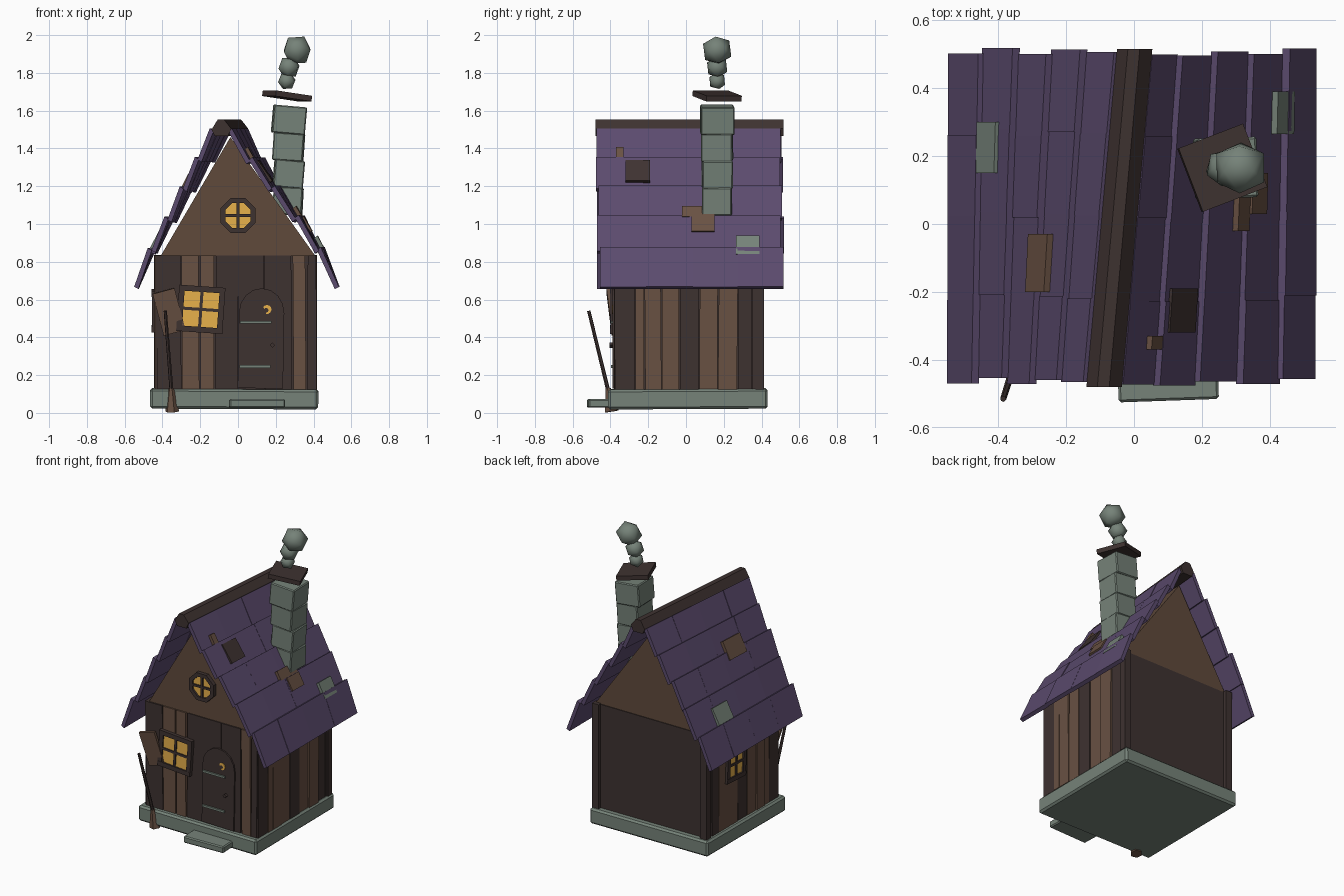
import bpy, bmesh, random
from math import radians, cos, sin, pi
from mathutils import Vector, Matrix, Euler

if "Cube" in bpy.data.objects:
    bpy.data.objects.remove(bpy.data.objects["Cube"])

random.seed(4)


def mat(name, r, g, b):
    m = bpy.data.materials.new(name)
    m.diffuse_color = (r, g, b, 1)
    m.use_nodes = True
    m.node_tree.nodes["Principled BSDF"].inputs["Base Color"].default_value = m.diffuse_color
    return m


PURPLE = mat("roof_purple", .105, .07, .155)
BROWN = mat("plank_brown", .14, .082, .055)
DARK = mat("dark_wood", .048, .032, .03)
GABLE = mat("gable_brown", .115, .068, .044)
STONE = mat("stone", .18, .225, .19)
GLOW = mat("window_glow", .8, .44, .07)


def finish(name, bm, m):
    bmesh.ops.recalc_face_normals(bm, faces=bm.faces[:])
    me = bpy.data.meshes.new(name)
    bm.to_mesh(me)
    bm.free()
    me.materials.append(m)
    ob = bpy.data.objects.new(name, me)
    bpy.context.collection.objects.link(ob)
    return ob


def loft(name, a, b, m, M=Matrix()):
    """Closed solid between two rings with equal point counts."""
    bm = bmesh.new()
    A = [bm.verts.new(M @ Vector(p)) for p in a]
    B = [bm.verts.new(M @ Vector(p)) for p in b]
    n = len(A)
    bm.faces.new(A)
    bm.faces.new(B[::-1])
    for i in range(n):
        bm.faces.new((A[i], B[i], B[(i + 1) % n], A[(i + 1) % n]))
    return finish(name, bm, m)


def prism(name, pts, y0, y1, m, M=Matrix()):
    return loft(name, [(x, y0, z) for x, z in pts], [(x, y1, z) for x, z in pts], m, M)


def box(name, loc, size, m, rot=(0, 0, 0), M=Matrix(), bevel=0):
    bm = bmesh.new()
    L = Matrix.LocRotScale(Vector(loc), Euler([radians(r) for r in rot]), Vector(size))
    bmesh.ops.create_cube(bm, size=1, matrix=M @ L)
    if bevel:
        bmesh.ops.bevel(bm, geom=bm.edges[:], offset=bevel, segments=1, affect='EDGES')
    return finish(name, bm, m)


def place(loc, yaw=0, roll=0):
    return Matrix.Translation(loc) @ Matrix.Rotation(radians(yaw), 4, 'Z') @ Matrix.Rotation(radians(roll), 4, 'Y')


# stone base and step
box("stone_base", (-.02, .01, .075), (.89, .845, .105), STONE, (.3, .3, 0), bevel=.012)
box("door_step", (.1, -.45, .05), (.295, .14, .045), STONE, (0, 0, 2), bevel=.007)

# wall core and gables
box("wall_core", (-.01, .015, .475), (.81, .75, .71), DARK)
prism("gable", [(-.41, .83), (.41, .83), (-.04, 1.46)], -.37, .385, GABLE)

# front planks: left edge, right edge, material
for x0, x1, m in [(-.43, -.30, DARK), (-.30, -.205, BROWN), (-.2, -.125, BROWN), (-.12, 0, DARK),
                  (0, .14, DARK), (.14, .285, DARK), (.29, .36, BROWN), (.365, .41, DARK)]:
    d = random.uniform(-.006, .006)
    box("front_plank", ((x0 + x1) / 2, -.363 + d / 2, .478), (x1 - x0 - .004, .03, .71), m,
        (0, random.uniform(-.5, .5), 0))

# side planks, mirrored left and right
edges = [-.375, -.27, -.22, -.13, -.035, .07, .17, .275, .35, .41]
cols = [DARK, BROWN, BROWN, BROWN, DARK, BROWN, BROWN, DARK, DARK]
for x in (-.425, .4):
    for y0, y1, m in zip(edges, edges[1:], cols):
        box("side_plank", (x + random.uniform(-.005, .005), (y0 + y1) / 2, .478),
            (.028, y1 - y0 - .005, .71), m, (random.uniform(-.6, .6), 0, 0))
    box("back_post", (x * .985, .39, .48), (.05, .045, .71), DARK)

# roof tiles: profile points from ridge to eave for each slope
left = [(-.07, 1.485), (-.16, 1.335), (-.25, 1.18), (-.34, 1.02), (-.435, .855), (-.535, .66)]
right = [(-.02, 1.485), (.08, 1.33), (.19, 1.18), (.305, 1.025), (.415, .86), (.522, .66)]


def roof_frame(side, i, y):
    """Point on the crooked roof at row i, and the outward direction."""
    prof = right if side > 0 else left
    k = int(min(i, 4))
    a, b = Vector(prof[k]), Vector(prof[k + 1])
    p = a.lerp(b, i - k)
    d = (b - a).normalized()
    n = Vector((-d.y, d.x)) * side
    shift = .09 * (y - .02) * (1 - i / 5)
    return Vector((p.x + shift, y, p.y)), Vector((n.x, 0, n.y))


def tile(name, side, i0, i1, y0, y1, m, lift0, lift1, thick):
    low = []
    for i, y, h in ((i0, y0, lift0), (i0, y1, lift0), (i1, y1, lift1), (i1, y0, lift1)):
        p, _ = roof_frame(side, i, y)
        _, n = roof_frame(side, (i0 + i1) / 2, y)
        low.append((p + n * h, n))
    return loft(name, [p for p, n in low], [p + n * thick for p, n in low], m)


# each tile stands steeper than the slope, so its upper edge shows
for side in (-1, 1):
    for row in range(5):
        ys = [-.465, -.22, .025, .265, .505]
        off = random.uniform(-.012, .012)
        for c in range(4):
            j = random.uniform(-.03, .03)
            h = random.uniform(-.003, .003)
            tile("roof_tile", side, row, row + 1.04 + j * (row < 4) - .04 * (row == 4), ys[c] + off,
                 ys[c + 1] + off + .002, PURPLE, .014 + h, -.008 + h, .025)

# roof patches: side, rows, y span
for s, i0, i1, y0, y1, m in [(1, 1.12, 1.82, -.32, -.19, DARK), (1, .65, 1, -.37, -.33, BROWN),
                             (1, 2.72, 3.05, -.02, .15, BROWN), (1, 3.05, 3.5, .03, .15, BROWN),
                             (1, 3.67, 4.2, .265, .39, STONE), (-1, 3.4, 4, .15, .3, STONE),
                             (-1, 1.6, 2.3, -.2, -.03, BROWN)]:
    tile("roof_patch", s, i0, i1, y0, y1, m, .024, .018, .02)

# crooked ridge cap
cap = [(-.052, 1.5), (-.02, 1.552), (.015, 1.552), (.052, 1.505), (.035, 1.465), (-.035, 1.465)]
loft("ridge_cap", [(x - .088, -.48, z) for x, z in cap], [(x + .002, .515, z) for x, z in cap], DARK)

# chimney
for k, (x, w, r) in enumerate([(.265, .155, 3), (.268, .158, 5), (.268, .162, 4), (.27, .175, 5)]):
    box("chimney_block", (x, .165, 1.122 + k * .143), (w, w + .003, .148), STONE, (0, r, k % 2 * 4 - 2), bevel=.006)
box("chimney_cap", (.26, .165, 1.678), (.205, .2, .03), DARK, (0, 8, 21))

# smoke puffs
for x, z, r in [(.258, 1.757, .048), (.27, 1.83, .06), (.313, 1.92, .082)]:
    bm = bmesh.new()
    bmesh.ops.create_icosphere(bm, subdivisions=1, radius=r,
                               matrix=Matrix.LocRotScale(Vector((x, .165, z)), Euler((.4, .3, r * 9)), None))
    finish("smoke_puff", bm, STONE).data.shade_smooth()


# cross-barred square windows
def window(M, w, h):
    box("window_pane", (0, -.008, 0), (w - .03, .02, h - .03), GLOW, M=M)
    for s in (-1, 1):
        box("window_frame", (s * (w - .03) / 2, -.012, 0), (.03, .03, h), DARK, M=M)
        box("window_frame", (0, -.013, s * (h - .03) / 2), (w, .032, .03), DARK, M=M)
    box("window_bar", (0, -.012, 0), (.016, .026, h - .04), DARK, M=M)
    box("window_bar", (0, -.012, 0), (w - .04, .025, .016), DARK, M=M)


window(place((-.197, -.373, .548), 0, 4), .245, .245)
window(place((-.428, .1, .54), -90, 3), .2, .22)
box("loose_shutter", (-.365, -.398, .535), (.12, .018, .23), BROWN, (7, -15, 0))


# round gable window
def ring(r, y):
    return [(r * cos(pi / 8 + k * pi / 4), y, r * sin(pi / 8 + k * pi / 4)) for k in range(8)]


G = place((0, -.37, 1.045))
loft("round_pane", ring(.08, .01), ring(.08, -.012), GLOW, G)
outer, inner = ring(.1, 0), ring(.073, 0)
for k in range(8):
    q = [outer[k], outer[(k + 1) % 8], inner[(k + 1) % 8], inner[k]]
    prism("round_frame", [(x, z) for x, _, z in q], -.025, .01, DARK, G)
box("round_bar", (0, -.014, 0), (.014, .018, .14), DARK, (0, 0, 0), G)
box("round_bar", (0, -.014, 0), (.14, .017, .014), DARK, (0, 0, 0), G)

# arched door with straps, knob and crescent
D = place((.118, -.373, .13), 0, 1)
arch = [(-.12, 0), (.12, 0)] + [(x, z) for x, z in
        [(.12 * cos(k * pi / 8), .4 + .13 * sin(k * pi / 8)) for k in range(9)]]
prism("door", arch, -.015, .01, DARK, D)
for z in (.115, .35):
    box("door_strap", (-.03, -.018, z), (.165, .014, .014), STONE, (0, -1, 0), D)
box("door_knob", (.06, -.022, .23), (.02, .022, .02), DARK, (0, 45, 0), D)
arc = [radians(-100 + k * 31) for k in range(9)]
moon = [(.024 * cos(a), .024 * sin(a)) for a in arc]
moon += [(.012 * cos(a) - .004, .012 * sin(a) - .004) for a in arc[::-1]]
prism("door_crescent", moon, -.02, -.01, GLOW, D @ place((.028, 0, .418)))


# broom leaning out at the front left corner
def rod(name, a, b, r0, r1, m, n=6):
    a, b = Vector(a), Vector(b)
    rot = (b - a).to_track_quat('Z', 'Y')
    c = [Vector((cos(k * 2 * pi / n), sin(k * 2 * pi / n), 0)) for k in range(n)]
    loft(name, [a + rot @ (v * r0) for v in c], [b + rot @ (v * r1) for v in c], m)


rod("broom_handle", (-.35, -.405, .09), (-.385, -.515, .54), .011, .009, DARK)
rod("broom_bristles", (-.348, -.392, .008), (-.353, -.412, .13), .038, .014, BROWN)
